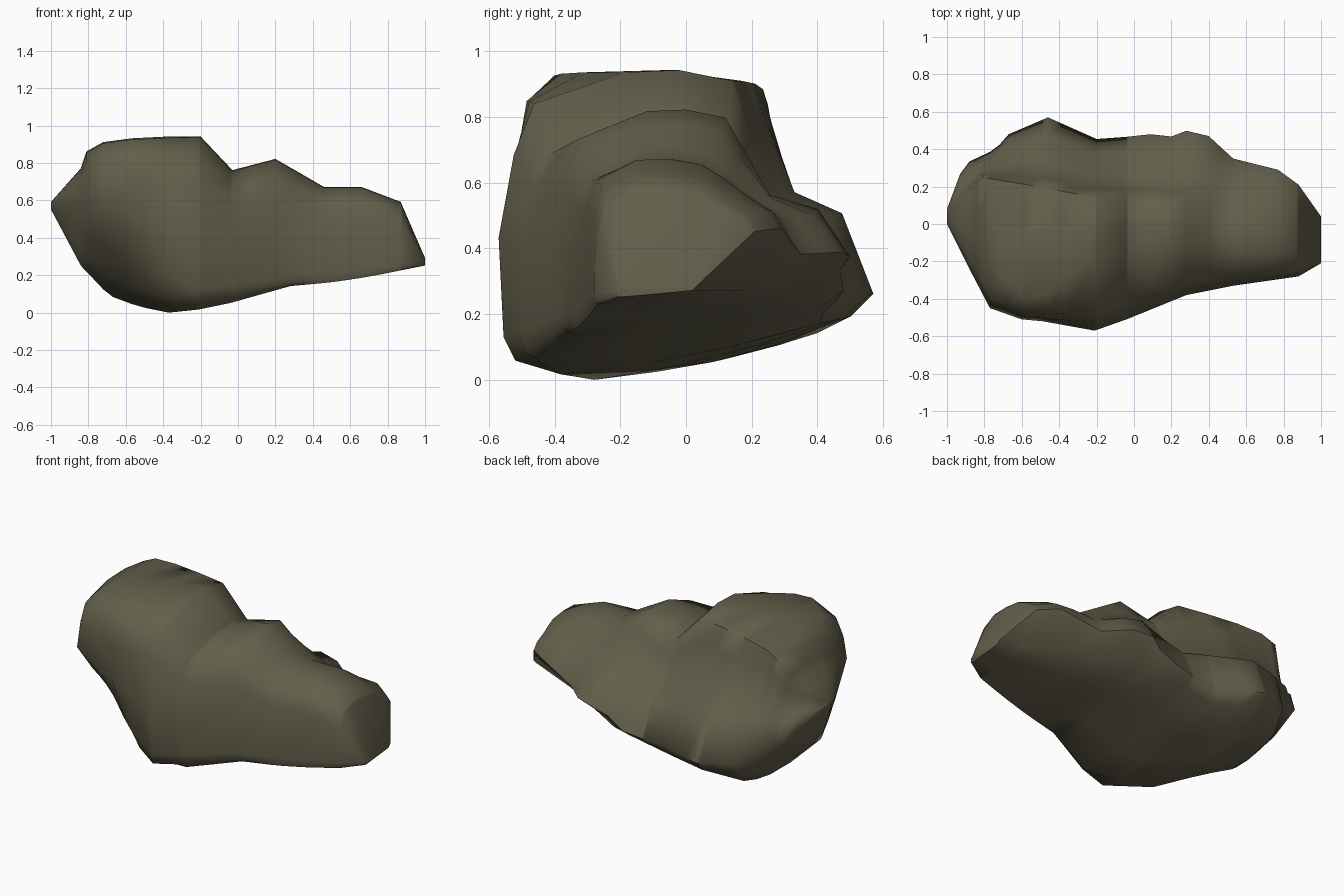
import bpy
import bmesh
import math

cube = bpy.data.objects.get("Cube")
if cube:
    bpy.data.objects.remove(cube, do_unlink=True)

# Heights along the length of the boulder: (x, z)
crest = [(-1, .6), (-.84, .78), (-.81, .87), (-.72, .92), (-.57, .94), (-.37, .95),
         (-.2, .95), (-.03, .77), (.2, .83), (.46, .68), (.66, .68), (.87, .6), (1, .3)]
base = [(-1, .56), (-.84, .26), (-.69, .1), (-.53, .04), (-.33, 0), (-.04, .06),
        (.28, .15), (.5, .17), (.7, .2), (1, .26)]
front_height = [(-1, .58), (-.77, .6), (-.6, .54), (-.21, .44), (.28, .36), (.88, .36), (1, .28)]
back_height = [(-1, .57), (-.84, .37), (-.67, .28), (-.46, .27), (-.19, .24), (.09, .28),
               (.31, .4), (.53, .39), (.77, .47), (.88, .46), (1, .3)]
heel_height = [(-1, .565), (-.84, .29), (-.67, .15), (-.46, .2), (-.19, .18),
               (.18, .25), (.6, .28), (1, .28)]

# Plan lines seen from above: (x, y)
front = [(-1, 0), (-.88, -.24), (-.77, -.45), (-.6, -.51), (-.49, -.52), (-.21, -.57),
         (-.04, -.51), (.28, -.38), (.53, -.33), (.88, -.28), (1, -.21)]
back = [(-1, .08), (-.91, .32), (-.74, .4), (-.67, .48), (-.46, .57), (-.19, .45),
        (.09, .48), (.18, .46), (.31, .51), (.4, .47), (.53, .35), (.77, .29),
        (.88, .21), (1, .04)]
brow = [(-1, .03), (-.81, -.1), (-.72, -.28), (-.57, -.4), (-.46, -.38), (-.2, -.18),
        (.2, -.12), (.66, -.15), (1, -.17)]
shoulder = [(-1, .05), (-.82, .25), (-.57, .21), (-.2, .14), (.2, .12),
            (.46, .05), (.87, .04), (1, -.02)]
heel_line = [(-1, .06), (-.84, .2), (-.67, .4), (-.46, .5), (-.19, .41), (.18, .42),
             (.6, .2), (1, .02)]
keel = [(-1, .03), (-.84, -.1), (-.69, .05), (-.53, -.03), (-.33, -.34), (-.04, -.44),
        (.28, -.36), (.88, -.27), (1, -.2)]

# Fullness of the lower front (0 bevel, 1 rounded) and depth of the rear ledge
belly = [(-1, 0), (-.6, .25), (-.5, .45), (-.33, .65), (-.21, 1), (1, 1)]
ledge = [(-1, 1), (.25, 1), (.46, 0), (1, 0)]


def mix(a, b, t):
    return a + (b - a) * t


def sample(curve, x):
    """Value of an outline curve at x."""
    for (xa, a), (xb, b) in zip(curve, curve[1:]):
        if x <= xb:
            return mix(a, b, (x - xa) / (xb - xa))
    return curve[-1][1]


def span(start, end, steps):
    """Points between two section corners, at (y, z) fractions."""
    return [(mix(start[0], end[0], u), mix(start[1], end[1], v)) for u, v in steps]


def section(x):
    """Closed cross-section: up the front, over the crest, down the back, along the base."""
    top, low = sample(crest, x), sample(base, x)
    full, step = sample(belly, x), sample(ledge, x)
    height = top - low
    bottom = (sample(keel, x), low)
    bulge = (sample(front, x), sample(front_height, x))
    edge = (sample(brow, x), top - .007 * height)
    rear = (sample(shoulder, x), top - .035 * height)
    rim = (sample(back, x), sample(back_height, x))
    heel = (sample(heel_line, x), sample(heel_height, x))
    lower = [(mix(.75, .27, full), mix(.75, .9, full)),
             (mix(.4, .08, full), mix(.4, .73, full)), (0, 0)]
    ring = span(bulge, bottom, lower)
    ring += span(bulge, edge, [(.12, .5), (.28, .81), (1, 1)])
    ring.append((mix(edge[0], rear[0], .5), top))
    ring += span(rear, rim, [(0, 0), (mix(.25, .14, step), .18),
                             (mix(.52, .37, step), mix(.42, .52, step)),
                             (mix(.8, .75, step), .62), (1, 1)])
    ring += [(y, z - sag * height) for (y, z), sag in
             zip(span(heel, bottom, [(0, 0), (.35, .35), (.7, .7)]), (0, .02, .02))]
    ring.append(bottom)
    return ring


# Loft the boulder through its cross-sections
stations = sorted({x for curve in (crest, front) for x, _ in curve}
                  | {-.93, -.67, -.46, .09, .4, .77})
bm = bmesh.new()
rings = [[bm.verts.new((x, y, z)) for y, z in section(x)] for x in stations]
for a, b in zip(rings, rings[1:]):
    for i in range(len(a)):
        j = (i + 1) % len(a)
        bm.faces.new((a[i], a[j], b[j], b[i]))
bm.faces.new(rings[0])
bm.faces.new(rings[-1])
bmesh.ops.remove_doubles(bm, verts=bm.verts, dist=.004)
bmesh.ops.recalc_face_normals(bm, faces=bm.faces)

# Rest the boulder on the ground
lowest = min(v.co.z for v in bm.verts)
bmesh.ops.translate(bm, verts=bm.verts, vec=(0, 0, -lowest))
mesh = bpy.data.meshes.new("boulder")
bm.to_mesh(mesh)
bm.free()
boulder = bpy.data.objects.new("boulder", mesh)
bpy.context.collection.objects.link(boulder)

# Olive grey stone
stone = bpy.data.materials.new("olive_stone")
stone.use_nodes = True
colour = (.125, .114, .07, 1)
stone.diffuse_color = colour
shader = next(n for n in stone.node_tree.nodes if n.type == "BSDF_PRINCIPLED")
shader.inputs["Base Color"].default_value = colour
mesh.materials.append(stone)

bpy.context.view_layer.objects.active = boulder
boulder.select_set(True)
bpy.ops.object.shade_smooth_by_angle(angle=math.radians(60))
